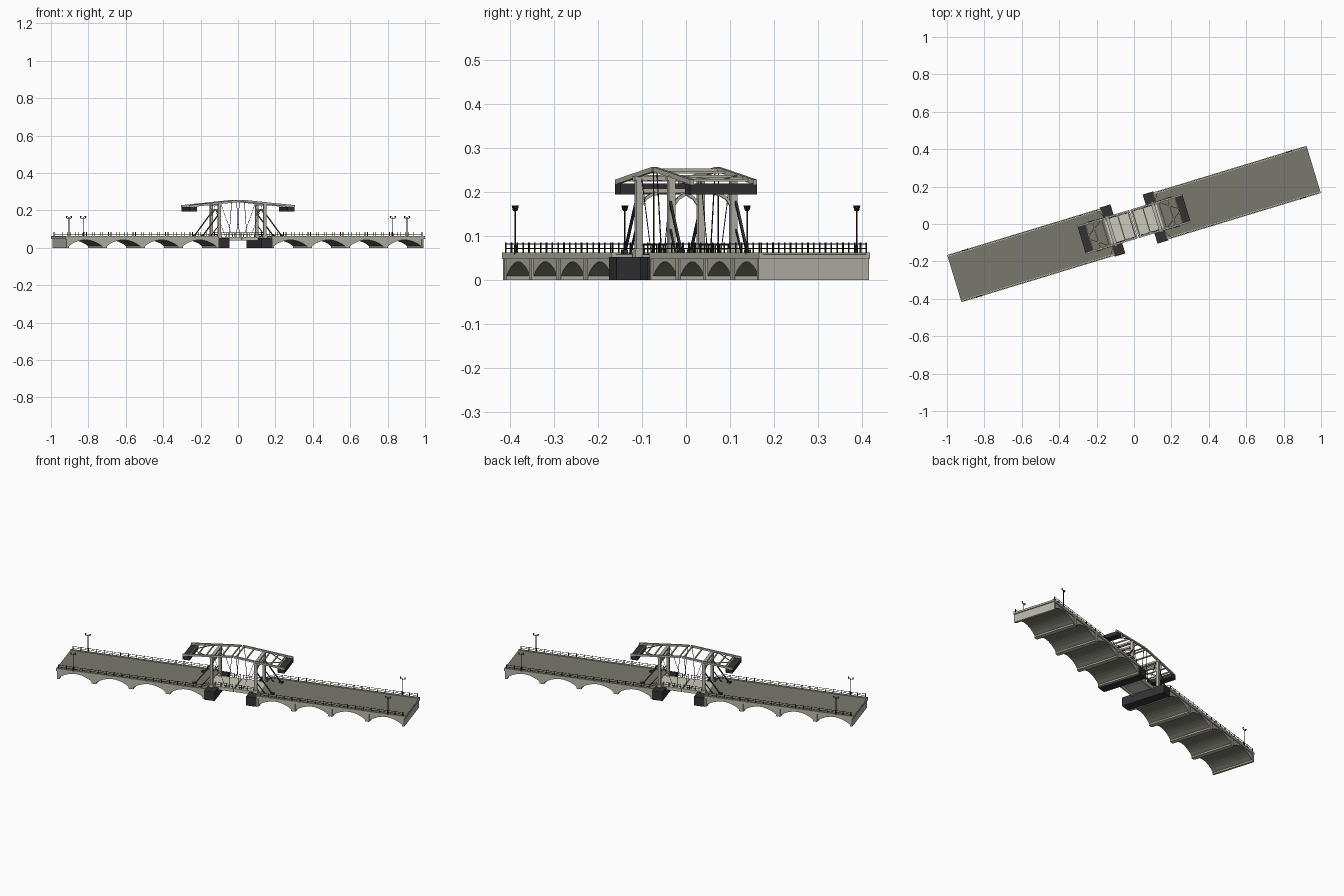
import bpy, bmesh, math
from mathutils import Matrix, Vector

if "Cube" in bpy.data.objects:
    bpy.data.objects.remove(bpy.data.objects["Cube"])

# The bridge is built along u (length) and v (width), then turned on the ground
TURN = Matrix.Rotation(math.radians(16.9), 4, 'Z')
DECK = 0.058


def material(name, rgb):
    m = bpy.data.materials.new(name)
    m.diffuse_color = (*rgb, 1)
    m.use_nodes = True
    m.node_tree.nodes["Principled BSDF"].inputs["Base Color"].default_value = m.diffuse_color
    return m


STONE = material("pale_stone", (0.48, 0.465, 0.39))
ROAD = material("road_grey", (0.19, 0.19, 0.155))
DARK = material("dark_timber", (0.032, 0.032, 0.034))
LEAF = material("pale_boards", (0.60, 0.585, 0.50))
IRON = material("black_iron", (0.012, 0.012, 0.012))


def finish(name, bm, *mats):
    bmesh.ops.recalc_face_normals(bm, faces=bm.faces)
    bm.transform(TURN)
    me = bpy.data.meshes.new(name)
    bm.to_mesh(me)
    bm.free()
    for m in mats:
        me.materials.append(m)
    ob = bpy.data.objects.new(name, me)
    bpy.context.collection.objects.link(ob)
    return ob


def box(bm, u0, u1, v0, v1, z0, z1):
    mat = Matrix.Translation(((u0 + u1) / 2, (v0 + v1) / 2, (z0 + z1) / 2)) @ \
        Matrix.Diagonal((abs(u1 - u0), abs(v1 - v0), abs(z1 - z0), 1))
    bmesh.ops.create_cube(bm, size=1, matrix=mat)


def bar(bm, a, b, w, h=None):
    """Square-section bar from a to b; w across, h upright."""
    a, b = Vector(a), Vector(b)
    d = (b - a).normalized()
    side = Vector((0, 1, 0)) if abs(d.y) < 0.9 else Vector((1, 0, 0))
    up = d.cross(side).normalized()
    side = up.cross(d)
    rot = Matrix((d, side, up)).transposed().to_4x4()
    mat = Matrix.Translation((a + b) / 2) @ rot @ Matrix.Diagonal(((b - a).length, w, h or w, 1))
    bmesh.ops.create_cube(bm, size=1, matrix=mat)


def arched_span(s, name):
    # Four segmental vaults between thin pillars, extruded across the width
    start, end, n, pil = 0.148, 0.998, 4, 0.014
    step = (end - start) / n
    pts = [(start, 0.05), (start, 0.0)]
    for i in range(n):
        a, b = start + i * step + pil, start + (i + 1) * step - pil
        pts.append((a, 0.0))
        for k in range(11):
            t = k / 10
            pts.append((a + (b - a) * t, 0.009 + 0.033 * math.sin(math.pi * t) ** 0.8))
        pts.append((b, 0.0))
    pts += [(end, 0.0), (end, 0.05)]
    bm = bmesh.new()
    f = bm.faces.new([bm.verts.new((s * u, -0.127, z)) for u, z in pts])
    r = bmesh.ops.extrude_face_region(bm, geom=[f])
    bmesh.ops.translate(bm, vec=(0, 0.254, 0),
                        verts=[e for e in r['geom'] if isinstance(e, bmesh.types.BMVert)])
    bmesh.ops.recalc_face_normals(bm, faces=bm.faces)
    for f in bm.faces:
        if f.normal.z < -0.05 and f.calc_center_median().z > 0.003:
            f.material_index = 1
    finish(name + "_arched_span", bm, STONE, ROAD)

    # Cornice band, road surface and kerbs
    bm = bmesh.new()
    box(bm, s * 0.146, s * 1.004, -0.132, 0.132, 0.048, 0.057)
    for v in (-1, 1):
        box(bm, s * 0.146, s * 1.004, v * 0.122, v * 0.132, 0.057, 0.063)
        # Pilasters on each pillar
        for i in range(n + 1):
            u = start + i * step
            box(bm, s * max(u - 0.011, start), s * min(u + 0.011, end), v * 0.12, v * 0.131, 0, 0.05)
    finish(name + "_cornice_and_kerbs", bm, STONE)
    bm = bmesh.new()
    box(bm, s * 0.146, s * 1.003, -0.122, 0.122, 0.057, 0.0595)
    finish(name + "_road", bm, ROAD)

    # Railings with two rails
    bm = bmesh.new()
    for v in (-0.127, 0.127):
        for z in (0.072, 0.082):
            bar(bm, (s * 0.17, v, z), (s * 0.99, v, z), 0.0016)
        for i in range(19):
            u = 0.17 + 0.82 * i / 18
            bar(bm, (s * u, v, 0.06), (s * u, v, 0.085), 0.0028)
    finish(name + "_railings", bm, IRON)

    # Twin-headed street lamps
    bm = bmesh.new()
    for v in (-0.13, 0.13):
        u = s * 0.905
        bar(bm, (u, v, 0.058), (u, v, 0.165), 0.0028)
        bar(bm, (u, v, 0.058), (u, v, 0.08), 0.005)
        bar(bm, (u - 0.013, v, 0.158), (u + 0.013, v, 0.158), 0.002)
        for du in (-0.013, 0.013):
            bmesh.ops.create_cone(bm, cap_ends=True, segments=6, radius1=0.002, radius2=0.0045,
                                  depth=0.01, matrix=Matrix.Translation((u + du, v, 0.164)))
    finish(name + "_lamps", bm, IRON)


def beam_z(u):
    return 0.252 - 0.1 * u


def drawbridge(s, name):
    # Dark pier
    bm = bmesh.new()
    box(bm, s * 0.09, s * 0.15, -0.137, 0.137, 0, 0.053)
    finish(name + "_pier", bm, DARK)

    # Lifting leaf with edge girders
    bm = bmesh.new()
    box(bm, s * 0.002, s * 0.146, -0.07, 0.07, 0.05, DECK)
    for v in (-1, 1):
        box(bm, s * 0.002, s * 0.09, v * 0.062, v * 0.07, 0.038, 0.05)
    finish(name + "_lifting_leaf", bm, LEAF)

    # Gate posts, lintel and curved knee braces
    bm = bmesh.new()
    for v in (-1, 1):
        box(bm, s * 0.119, s * 0.135, v * 0.066, v * 0.081, 0.052, 0.234)
        box(bm, s * 0.115, s * 0.139, v * 0.062, v * 0.085, 0.052, 0.072)
        arc = [(0.067, 0.172), (0.058, 0.185), (0.043, 0.194), (0.025, 0.198)]
        for p, q in zip(arc, arc[1:]):
            bar(bm, (s * 0.127, v * p[0], p[1]), (s * 0.127, v * q[0], q[1]), 0.007)
    box(bm, s * 0.12, s * 0.134, -0.08, 0.08, 0.198, 0.208)
    box(bm, s * 0.118, s * 0.136, -0.085, 0.085, 0.226, 0.236)
    finish(name + "_gate_frame", bm, STONE)

    # Tilted balance beams and their cross members
    bm = bmesh.new()
    for v in (-0.075, 0.075):
        bar(bm, (s * 0.004, v, beam_z(0.004)), (s * 0.294, v, beam_z(0.294)), 0.009, 0.011)
    for u in (0.012, 0.07, 0.16, 0.21, 0.25):
        bar(bm, (s * u, -0.075, beam_z(u)), (s * u, 0.075, beam_z(u)), 0.006)
    for v in (-1, 1):
        bar(bm, (s * 0.16, v * 0.073, beam_z(0.16)), (s * 0.25, v * 0.01, beam_z(0.25)), 0.004)
    finish(name + "_balance_beams", bm, STONE)

    # Counterweight box
    bm = bmesh.new()
    box(bm, s * 0.252, s * 0.293, -0.079, 0.079, 0.195, 0.219)
    finish(name + "_counterweight", bm, DARK)

    # Back stays
    bm = bmesh.new()
    for v in (-0.078, 0.078):
        bar(bm, (s * 0.225, v, 0.058), (s * 0.133, v, 0.178), 0.0055)
        bar(bm, (s * 0.18, v, 0.058), (s * 0.135, v, 0.115), 0.004)
        box(bm, s * 0.213, s * 0.233, v - 0.005, v + 0.005, 0.056, 0.07)
    finish(name + "_back_stays", bm, DARK)

    # Lifting rods and leaf handrails
    bm = bmesh.new()
    for v in (-1, 1):
        bar(bm, (s * 0.013, v * 0.073, 0.25), (s * 0.03, v * 0.067, 0.056), 0.0022)
        bar(bm, (s * 0.115, v * 0.07, 0.23), (s * 0.05, v * 0.067, 0.058), 0.0016)
        for z in (0.07, 0.08):
            bar(bm, (s * 0.006, v * 0.067, z), (s * 0.12, v * 0.067, z), 0.0016)
        for i in range(4):
            u = s * (0.008 + 0.034 * i)
            bar(bm, (u, v * 0.067, 0.056), (u, v * 0.067, 0.083), 0.0025)
        # Short rails joining the gate to the road railings
        for z in (0.072, 0.082):
            bar(bm, (s * 0.14, v * 0.08, z), (s * 0.17, v * 0.127, z), 0.0016)
    finish(name + "_rods_and_handrails", bm, IRON)


for s, name in ((-1, "left"), (1, "right")):
    arched_span(s, name)
    drawbridge(s, name)
